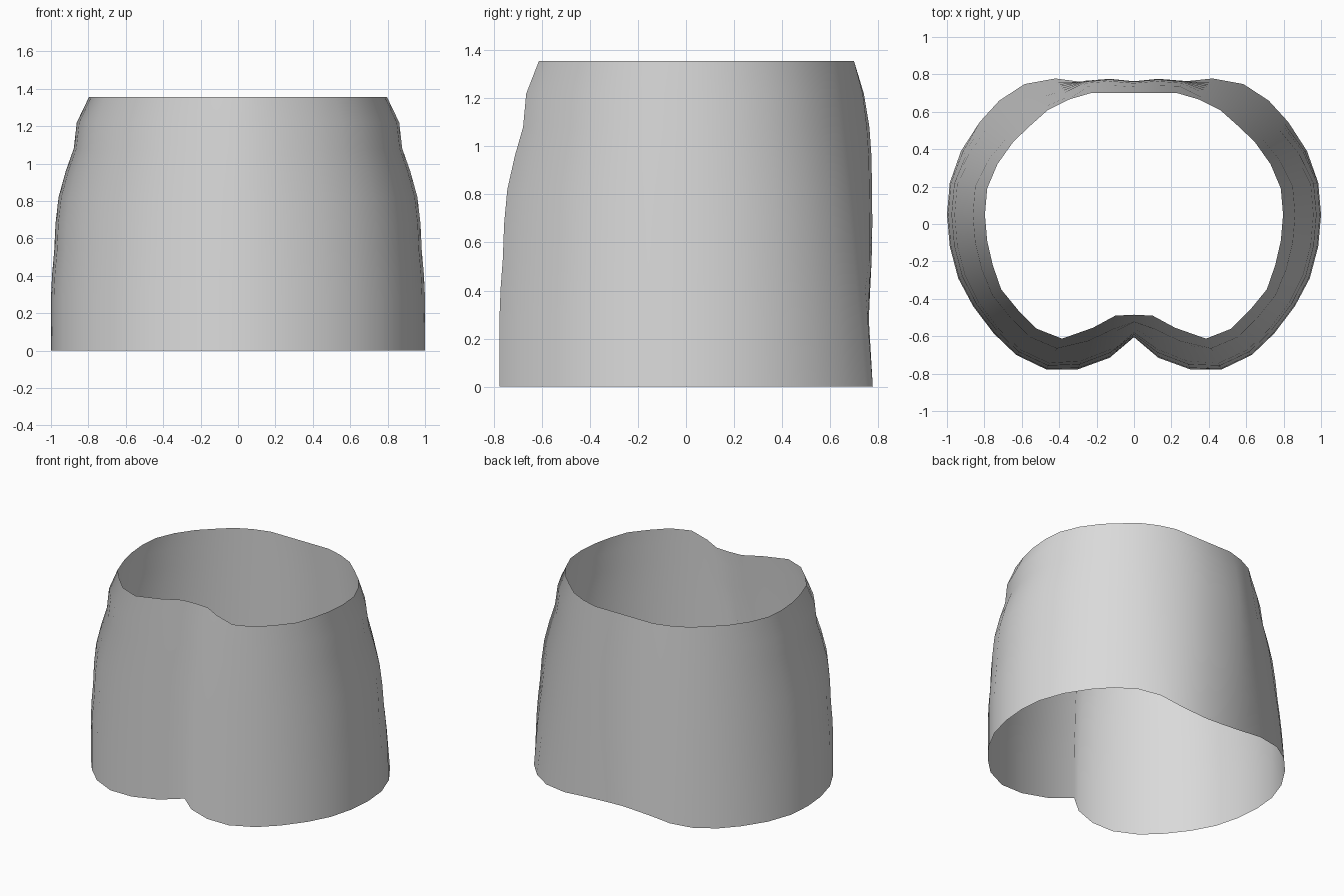
import bpy
from mathutils import Vector

if "Cube" in bpy.data.objects:
    bpy.data.objects.remove(bpy.data.objects["Cube"])

# Half outlines (x, y) from front centre round the left side to back centre
HEM = [(0, -.605), (.13, -.715), (.3, -.777), (.47, -.777), (.63, -.7),
       (.75, -.585), (.86, -.44), (.94, -.29), (.985, -.12), (1, .05),
       (.985, .22), (.925, .39), (.825, .545), (.72, .66), (.585, .748),
       (.42, .778), (.26, .757), (.13, .745), (0, .737)]
WAIST = [(0, -.485), (.1, -.49), (.22, -.555), (.385, -.613), (.52, -.56),
         (.62, -.46), (.71, -.35), (.755, -.22), (.785, -.09), (.797, .05),
         (.785, .19), (.73, .32), (.645, .44), (.55, .53), (.46, .61),
         (.35, .665), (.23, .7), (.11, .7), (0, .7)]

# Rows: height, taper at front and sides, taper at back centre, fullness there
ROWS = [(0, 0, 0, 0), (.28, 0, 0, .45), (.41, .03, 0, .7), (.53, .085, .01, .9),
        (.68, .12, .02, 1), (.82, .2, .05, 1), (.96, .39, .1, 1),
        (1.08, .6, .22, .9), (1.22, .68, .45, .5), (1.355, 1, 1, 0)]
# Columns that taper evenly from hem to waist, and columns with a full back
STRAIGHT = {11: .25, 12: .5, 13: .65, 14: .9, 15: .9}
FULL = {16: .01, 17: .032, 18: .027}


def row_points(z, front_taper, back_taper, fullness):
    half = []
    for i, (low, high) in enumerate(zip(HEM, WAIST)):
        even = STRAIGHT.get(i, 0)
        taper = front_taper * (1 - even) + z / ROWS[-1][0] * even
        if i in FULL:
            taper = back_taper
        p = Vector(low).lerp(Vector(high), taper)
        half.append((p.x, p.y + fullness * FULL.get(i, 0), z))
    return half + [(-x, y, z) for x, y, z in half[-2:0:-1]]


# Open lofted sheet
verts = [p for row in ROWS for p in row_points(*row)]
n = len(verts) // len(ROWS)
faces = [(r * n + i, r * n + (i + 1) % n, (r + 1) * n + (i + 1) % n, (r + 1) * n + i)
         for r in range(len(ROWS) - 1) for i in range(n)]
mesh = bpy.data.meshes.new("skirt")
mesh.from_pydata(verts, [], faces)
skirt = bpy.data.objects.new("skirt", mesh)
bpy.context.collection.objects.link(skirt)

# Soft rounded shading across the front cleft
mesh.shade_smooth()
mesh.normals_split_custom_set_from_vertices(
    [Vector((x, y * 1.2, .03)).normalized() for x, y, z in verts])

# Plain cloth
cloth = bpy.data.materials.new("light grey cloth")
cloth.use_nodes = True
grey = (.7, .7, .7, 1)
cloth.diffuse_color = grey
cloth.node_tree.nodes["Principled BSDF"].inputs["Base Color"].default_value = grey
mesh.materials.append(cloth)
